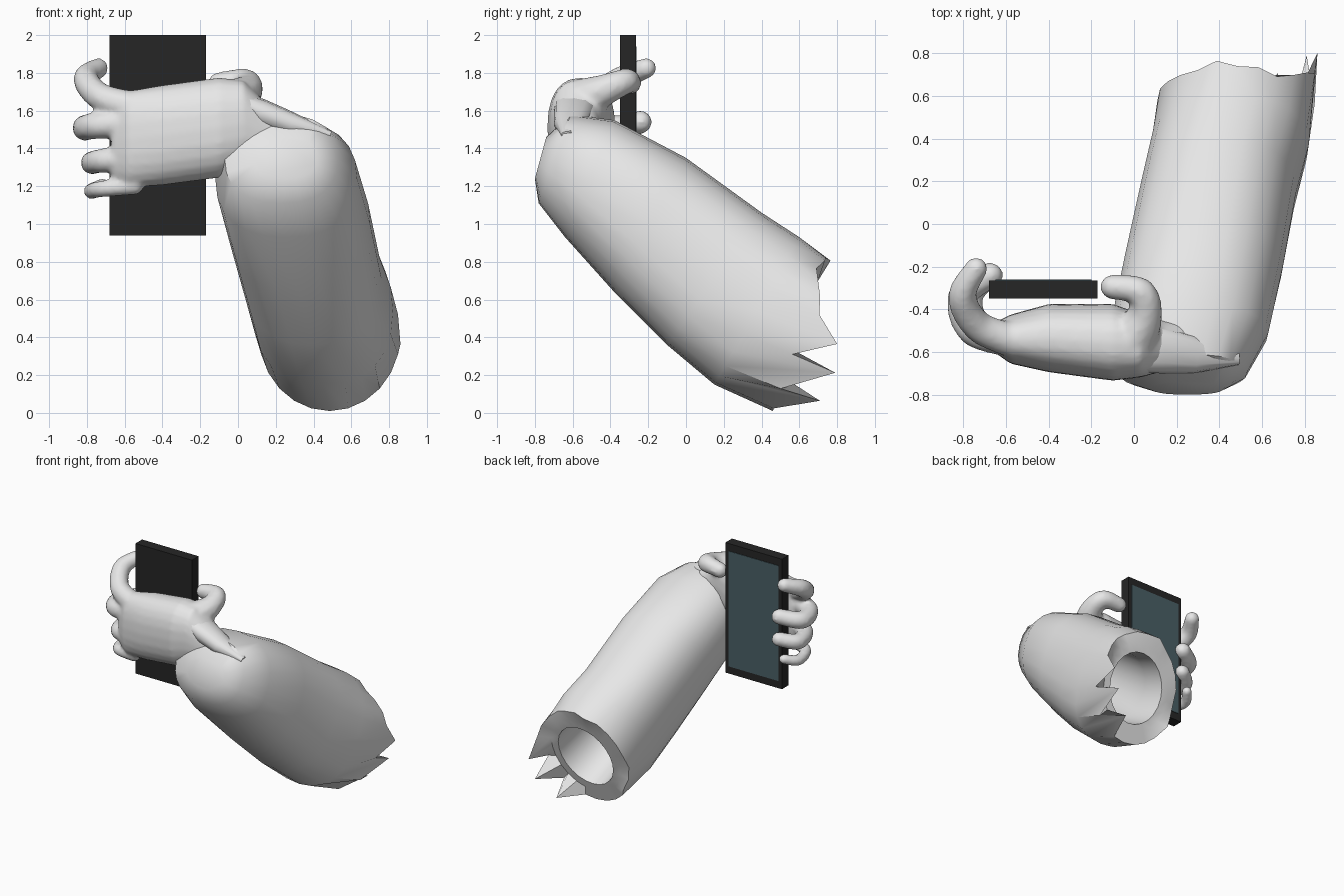
import bpy, bmesh, math
from mathutils import Vector, Matrix

cube = bpy.data.objects.get("Cube")
if cube:
    bpy.data.objects.remove(cube, do_unlink=True)


def material(name, rgb):
    m = bpy.data.materials.new(name)
    m.use_nodes = True
    m.diffuse_color = (*rgb, 1)
    m.node_tree.nodes["Principled BSDF"].inputs["Base Color"].default_value = (*rgb, 1)
    return m


PALE = material("pale grey", (0.8, 0.8, 0.8))
BLACK = material("case black", (0.019, 0.019, 0.019))
TEAL = material("screen teal", (0.067, 0.115, 0.133))


def finish(name, bm, mat, smooth=None):
    bmesh.ops.recalc_face_normals(bm, faces=bm.faces)
    me = bpy.data.meshes.new(name)
    bm.to_mesh(me)
    bm.free()
    me.materials.append(mat)
    ob = bpy.data.objects.new(name, me)
    bpy.context.collection.objects.link(ob)
    if smooth:
        bpy.ops.object.select_all(action='DESELECT')
        bpy.context.view_layer.objects.active = ob
        ob.select_set(True)
        bpy.ops.object.shade_smooth_by_angle(angle=math.radians(smooth))
    return ob


def box(name, lo, hi, mat):
    bm = bmesh.new()
    lo, hi = Vector(lo), Vector(hi)
    bmesh.ops.create_cube(bm, size=1, matrix=Matrix.Translation((lo + hi) / 2)
                          @ Matrix.Diagonal((*(hi - lo), 1)))
    return finish(name, bm, mat)


def loft(bm, rings):
    """Skin a list of equal-length point rings and cap both ends."""
    vs = [[bm.verts.new(p) for p in r] for r in rings]
    n = len(vs[0])
    for a, b in zip(vs, vs[1:]):
        for i in range(n):
            j = (i + 1) % n
            bm.faces.new((a[i], a[j], b[j], b[i]))
    bm.faces.new(vs[0])
    bm.faces.new(vs[-1])


def power(v, e):
    return math.copysign(abs(v) ** e, v)


def oval(centre, u, v, n=24, e=0.85):
    c, u, v = Vector(centre), Vector(u), Vector(v)
    return [c + u * power(math.cos(t), e) + v * power(math.sin(t), e)
            for t in (2 * math.pi * i / n for i in range(n))]


def tube(bm, pts, steps=8):
    """Rounded limb: overlapping balls along a smooth path of (x, y, z, radius)."""
    p = [Vector(q) for q in [pts[0], *pts, pts[-1]]]
    for a, b, c, d in zip(p, p[1:], p[2:], p[3:]):
        for s in range(steps + 1):
            t = s / steps
            q = 0.5 * (2 * b + (c - a) * t + (2 * a - 5 * b + 4 * c - d) * t * t
                       + (3 * b - a - 3 * c + d) * t ** 3)
            bmesh.ops.create_icosphere(bm, subdivisions=2, radius=q[3],
                                       matrix=Matrix.Translation(q[:3]))


# Phone with the screen facing the back
box("phone_body", (-0.68, -0.35, 0.94), (-0.17, -0.265, 2.0), BLACK)
box("phone_screen", (-0.65, -0.267, 1.0), (-0.2, -0.261, 1.94), TEAL)

# Sleeve: each ring spans top (y, z), bottom (y, z) and left/right x
spans = [(-0.74, 1.46, -0.8, 1.24, 0.08, 0.42),
         (-0.61, 1.58, -0.78, 1.11, -0.07, 0.53),
         (-0.38, 1.55, -0.64, 0.93, -0.12, 0.63),
         (0.0, 1.35, -0.38, 0.64, -0.05, 0.70),
         (0.4, 1.06, -0.1, 0.36, 0.03, 0.76),
         (0.6, 0.93, 0.15, 0.15, 0.08, 0.82),
         (0.74, 0.82, 0.46, 0.01, 0.11, 0.86)]


def sleeve_ring(span, k=1.0, e=0.85):
    ty, tz, by, bz, x0, x1 = span
    return oval(((x0 + x1) / 2, (ty + by) / 2, (tz + bz) / 2),
                (k * (x1 - x0) / 2, 0, 0), (0, k * (ty - by) / 2, k * (tz - bz) / 2), e=e)


rings = [sleeve_ring(s) for s in spans[:-1]] + [sleeve_ring(spans[-1], e=1)]
# Torn edge: long teeth low on the left side, slight waves elsewhere
teeth = {0: 0.2, 1: 0.07, 2: 0.04, 4: -0.03, 7: 0.03, 12: -0.02, 14: 0.05, 20: 0.23, 22: 0.26}
for i, length in teeth.items():
    rings[-1][i].y += length
rings[-1][0].z -= 0.05
# Rolled lip and the hollow inside it
rings += [sleeve_ring(spans[6], 0.8, 1), sleeve_ring(spans[6], 0.64, 1),
          sleeve_ring(spans[5], 0.58, 1), sleeve_ring(spans[3], 0.55, 1)]
bm = bmesh.new()
loft(bm, rings)
finish("sleeve", bm, PALE, 42)

# Palm: stations along x of centre y, z and half sizes
bm = bmesh.new()
palm = [(-0.67, -0.53, 1.44, 0.06, 0.2),
        (-0.58, -0.54, 1.45, 0.115, 0.255),
        (-0.4, -0.535, 1.47, 0.16, 0.265),
        (-0.1, -0.555, 1.51, 0.18, 0.265),
        (0.03, -0.57, 1.53, 0.15, 0.23),
        (0.14, -0.57, 1.48, 0.12, 0.17),
        (0.3, -0.55, 1.4, 0.1, 0.13)]
loft(bm, [oval((x, y, z), (0, hy, 0), (0, 0, hz)) for x, y, z, hy, hz in palm])

# Index finger, raised beside the phone
tube(bm, [(-0.56, -0.55, 1.62, 0.085), (-0.73, -0.48, 1.675, 0.075),
          (-0.805, -0.34, 1.77, 0.068), (-0.74, -0.21, 1.825, 0.055)])
# Middle, ring and little fingers wrapping the phone edge: height, reach, hook, radius
for z, reach, hook, r in ((1.52, -0.805, 0.13, 0.073), (1.335, -0.77, 0.1, 0.066),
                          (1.185, -0.775, 0.06, 0.046)):
    tube(bm, [(-0.55, -0.55, z + 0.02, r * 1.15), (reach + 0.05, -0.5, z, r),
              (reach, -0.34, z - 0.01, r * 0.95), (reach + hook, -0.24, z + 0.02, r * 0.85)])
# Thumb
tube(bm, [(-0.02, -0.56, 1.65, 0.12), (0.05, -0.43, 1.71, 0.085),
          (0.03, -0.32, 1.755, 0.07), (-0.1, -0.295, 1.745, 0.06)])
hand = finish("hand", bm, PALE)
mod = hand.modifiers.new("blend", 'REMESH')
mod.mode = 'VOXEL'
mod.voxel_size = 0.014
mod.use_smooth_shade = True
mod = hand.modifiers.new("soften", 'SMOOTH')
mod.factor = 0.5
mod.iterations = 6

# Fold of cloth from the wrist over the cuff
bm = bmesh.new()
loft(bm, [oval((x, y, z), (0, w, 0), (0.3 * h, 0, h), 12) for x, y, z, w, h in
          [(0.0, -0.6, 1.66, 0.09, 0.04), (0.12, -0.59, 1.59, 0.11, 0.07),
           (0.28, -0.61, 1.53, 0.09, 0.06), (0.49, -0.63, 1.47, 0.03, 0.02)]])
finish("cuff_fold", bm, PALE, 60)
